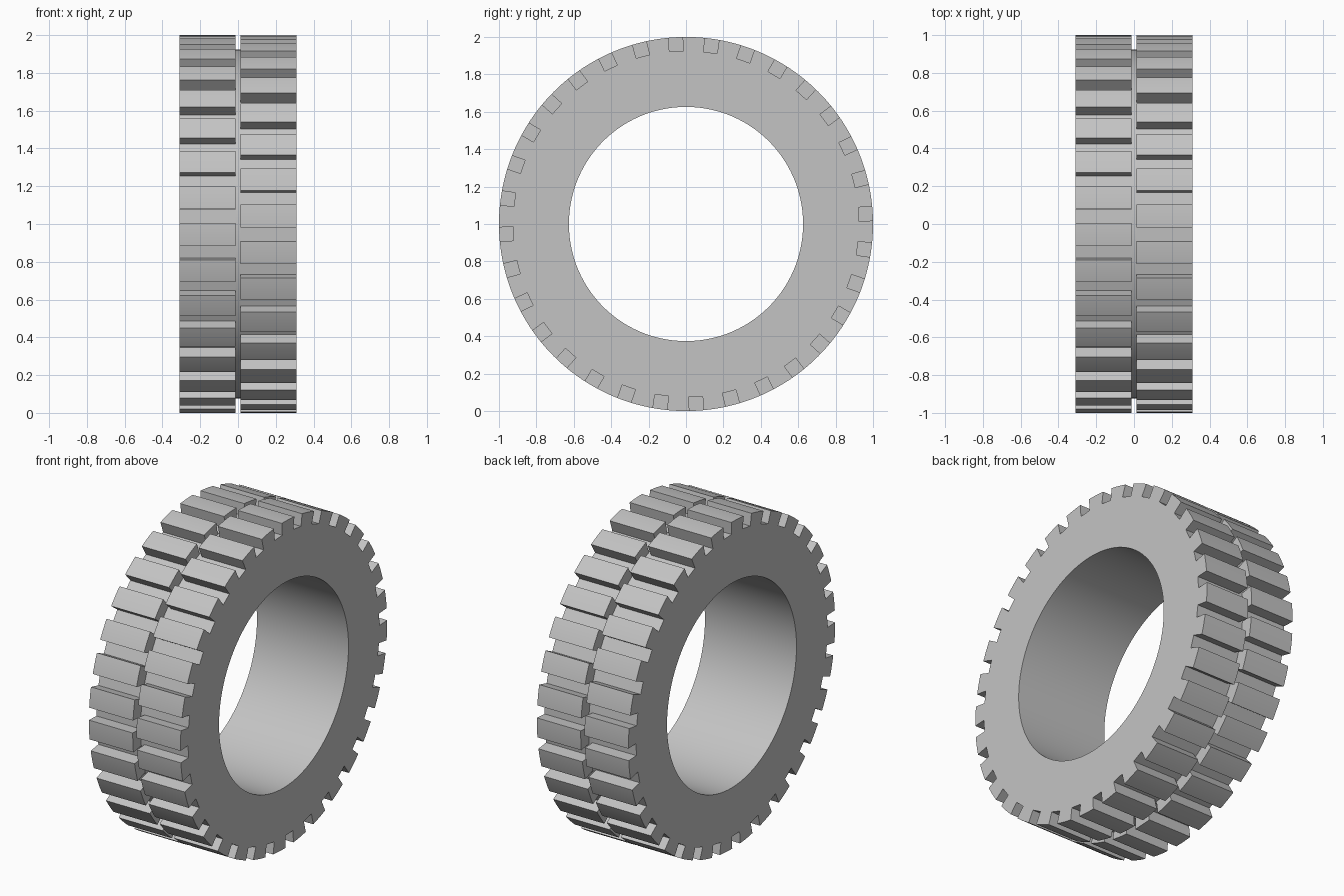
import bpy, bmesh, math
from mathutils import Matrix, Vector

if "Cube" in bpy.data.objects:
    bpy.data.objects.remove(bpy.data.objects["Cube"])

HALF_WIDTH, GROOVE = 0.31, 0.013
OUTER, FLOOR, BORE = 1.0, 0.925, 0.626
LUGS, SEGMENTS = 32, 192
AXLE = Matrix.Translation((0, 0, 1))

rubber = bpy.data.materials.new("grey rubber")
rubber.use_nodes = True
grey = (0.55, 0.55, 0.55, 1)
rubber.diffuse_color = grey
rubber.node_tree.nodes["Principled BSDF"].inputs["Base Color"].default_value = grey


def add_object(name, bm):
    bmesh.ops.recalc_face_normals(bm, faces=bm.faces)
    mesh = bpy.data.meshes.new(name)
    bm.to_mesh(mesh)
    bm.free()
    mesh.materials.append(rubber)
    obj = bpy.data.objects.new(name, mesh)
    bpy.context.collection.objects.link(obj)
    return obj


# Tyre body: a cross-section with a centre groove, spun around the axle
groove_floor = FLOOR - 0.002
half = [(HALF_WIDTH, BORE), (HALF_WIDTH, OUTER), (GROOVE, OUTER), (GROOVE, groove_floor)]
section = half + [(-x, r) for x, r in reversed(half)]
bm = bmesh.new()
verts = [bm.verts.new((x, 0, r)) for x, r in section]
edges = [bm.edges.new((verts[i - 1], verts[i])) for i in range(len(verts))]
bmesh.ops.spin(bm, geom=verts + edges, cent=(0, 0, 0), axis=(1, 0, 0),
               angle=math.tau, steps=SEGMENTS, use_merge=False)
bmesh.ops.remove_doubles(bm, verts=bm.verts, dist=1e-4)
bm.transform(AXLE)
tyre = add_object("tyre", bm)

# Tread slots: straight-sided cutters, staggered by half a step between the two rows
bm = bmesh.new()
step = math.tau / LUGS
length, depth, width = 0.4, 0.2, 0.075
for side, start in ((1, math.radians(8.05)), (-1, math.radians(8.05) + step / 2)):
    place = Matrix.Translation((side * (length / 2 + 0.005), -(FLOOR + depth / 2), 0))
    size = Matrix.Diagonal(Vector((length, depth, width, 1)))
    for i in range(LUGS):
        turn = Matrix.Rotation(-(start + i * step), 4, 'X')
        bmesh.ops.create_cube(bm, size=1, matrix=AXLE @ turn @ place @ size)
cutter = add_object("tread_slot_cutter", bm)
cutter.hide_render = True

# Cut the slots, then remove the helper
cut = tyre.modifiers.new("tread slots", 'BOOLEAN')
cut.operation = 'DIFFERENCE'
cut.solver = 'EXACT'
cut.object = cutter
bpy.ops.object.select_all(action='DESELECT')
tyre.select_set(True)
bpy.context.view_layer.objects.active = tyre
bpy.ops.object.modifier_apply(modifier=cut.name)
bpy.data.objects.remove(cutter)

# Smooth round surfaces with crisp lug edges
bpy.ops.object.shade_smooth_by_angle(angle=math.radians(25))
